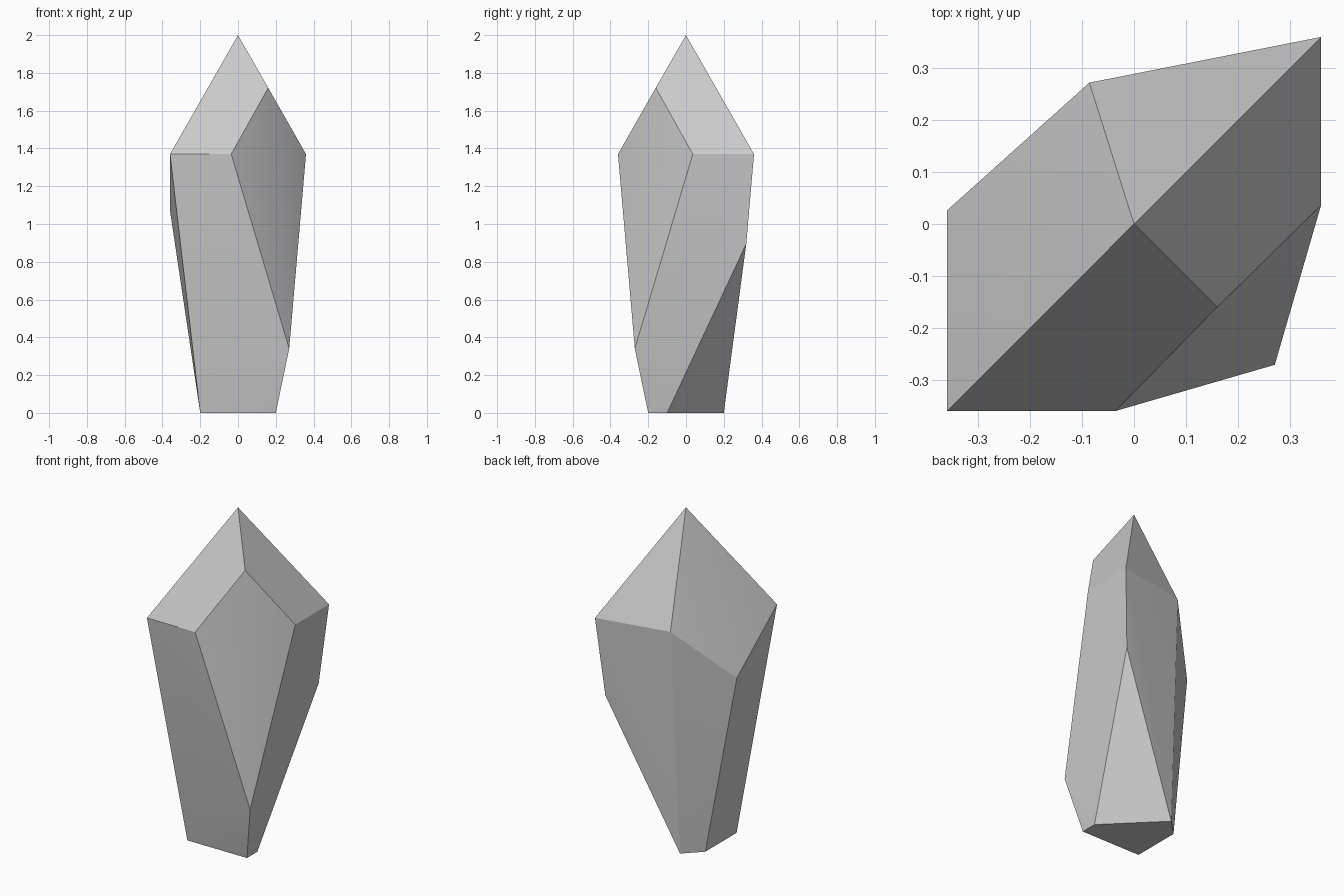
import bpy, bmesh, math

if "Cube" in bpy.data.objects:
    bpy.data.objects.remove(bpy.data.objects["Cube"])

# Key corners of the faceted crystal, grouped by height
R, B = 0.36, 0.20
points = [
    (0, 0, 2.0),                                         # tip
    (0.16, -0.16, 1.721),                                # top of front-right chamfer
    (-R, -R, 1.37), (R, R, 1.37),                        # shoulder corners
    (-0.036, -R, 1.37), (R, 0.036, 1.37),                # chamfer sides
    (-0.086, 0.272, 1.37), (-R, 0.026, 1.07),            # back-left chipped corner
    (0.319, 0.319, 0.895),                               # top of back-right chip
    (0.271, -0.271, 0.34),                               # bottom of front-right chamfer
    (-B, -B, 0), (B, -B, 0), (B, -0.1, 0), (-0.1, B, 0), (-B, 0.1, 0),  # foot
]

# Wrap the corners in a closed faceted shell
bm = bmesh.new()
for p in points:
    bm.verts.new(p)
bmesh.ops.convex_hull(bm, input=bm.verts[:])
bmesh.ops.delete(bm, geom=[v for v in bm.verts if not v.link_faces], context='VERTS')
bmesh.ops.dissolve_limit(bm, angle_limit=math.radians(1), verts=[], edges=bm.edges[:])
bmesh.ops.recalc_face_normals(bm, faces=bm.faces[:])

mesh = bpy.data.meshes.new("crystal")
bm.to_mesh(mesh)
bm.free()
crystal = bpy.data.objects.new("crystal", mesh)
bpy.context.collection.objects.link(crystal)

# Soften only the very shallow creases, keep the facets sharp
bpy.context.view_layer.objects.active = crystal
crystal.select_set(True)
bpy.ops.object.shade_smooth_by_angle(angle=math.radians(17))
